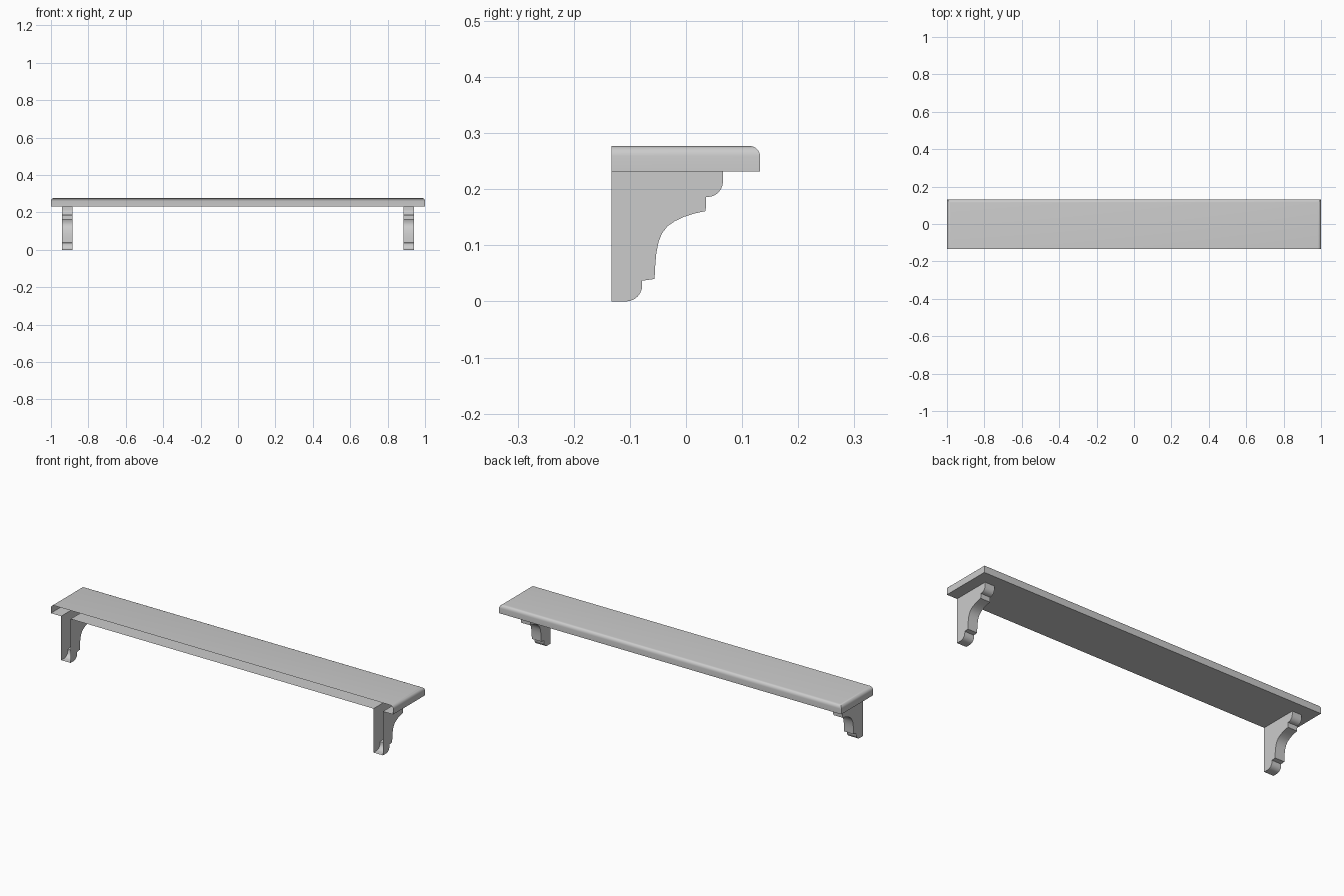
import bpy, bmesh, math

if "Cube" in bpy.data.objects:
    bpy.data.objects.remove(bpy.data.objects["Cube"])

BACK, FRONT = -0.133, 0.132
Z0, Z1 = 0.232, 0.277          # shelf board underside and top
BX0, BX1, BY = 0.885, 0.94, 0.066   # bracket footprint


def finish(bm, name):
    me = bpy.data.meshes.new(name)
    bm.to_mesh(me)
    bm.free()
    ob = bpy.data.objects.new(name, me)
    bpy.context.collection.objects.link(ob)
    bpy.ops.object.select_all(action='DESELECT')
    bpy.context.view_layer.objects.active = ob
    ob.select_set(True)
    bpy.ops.object.shade_smooth_by_angle(angle=math.radians(35))


def drop(bm, test):
    faces = [f for f in bm.faces if test(f, f.calc_center_median())]
    bmesh.ops.delete(bm, geom=faces, context='FACES')


def open_back(f, c):
    return f.normal.y < -0.99 and abs(c.y - BACK) < 1e-4


def arc(cy, cz, ry, rz, a0, a1, n=6):
    return [(cy + ry * math.cos(math.radians(a0 + (a1 - a0) * i / n)),
             cz + rz * math.sin(math.radians(a0 + (a1 - a0) * i / n))) for i in range(n + 1)]


# Shelf board: rounded top edge on the ends and the long +y side, open at the wall side
bm = bmesh.new()
bmesh.ops.create_cube(bm, size=1)
for v in bm.verts:
    v.co.x *= 2
    v.co.y = FRONT if v.co.y > 0 else BACK
    v.co.z = Z1 if v.co.z > 0 else Z0
edges = [e for e in bm.edges if all(v.co.z > Z1 - 1e-4 for v in e.verts)
         and not all(v.co.y < 0 for v in e.verts)]
bmesh.ops.bevel(bm, geom=edges, offset=0.018, segments=5, profile=0.5, affect='EDGES')
bm.normal_update()
drop(bm, open_back)

# Bracket openings in the underside
cuts = [((x, 0, 0), (1, 0, 0)) for x in (-BX1, -BX0, BX0, BX1)] + [((0, BY, 0), (0, 1, 0))]
for co, no in cuts:
    under = [f for f in bm.faces if f.normal.z < -0.99]
    geom = under + list({e for f in under for e in f.edges}) + list({v for f in under for v in f.verts})
    bmesh.ops.bisect_plane(bm, geom=geom, plane_co=co, plane_no=no)
    bm.normal_update()
drop(bm, lambda f, c: f.normal.z < -0.99 and BX0 < abs(c.x) < BX1 and c.y < BY)
finish(bm, "shelf_board")

# Bracket side profile (y, z)
profile = [(BACK, 0)]
profile += arc(-0.107, 0.029, 0.029, 0.029, -90, 0)
profile += [(-0.078, 0.037), (-0.056, 0.040), (-0.055, 0.062), (-0.053, 0.085), (-0.049, 0.106),
            (-0.043, 0.121), (-0.033, 0.134), (-0.020, 0.143), (-0.003, 0.151),
            (0.016, 0.157), (0.035, 0.161), (0.036, 0.186)]
profile += arc(0.038, 0.214, 0.028, 0.028, -90, 0)
profile += [(BY, Z0), (BACK, Z0)]

# Brackets: hollow, open at the wall side and where they meet the board
for name, x in (("bracket_left", -BX1), ("bracket_right", BX0)):
    bm = bmesh.new()
    face = bm.faces.new([bm.verts.new((x, y, z)) for y, z in profile])
    ext = bmesh.ops.extrude_face_region(bm, geom=[face], use_keep_orig=True)
    for v in ext["geom"]:
        if isinstance(v, bmesh.types.BMVert):
            v.co.x += BX1 - BX0
    bmesh.ops.recalc_face_normals(bm, faces=bm.faces[:])
    bm.normal_update()
    drop(bm, lambda f, c: open_back(f, c) or (f.normal.z > 0.99 and abs(c.z - Z0) < 1e-4))
    finish(bm, name)
